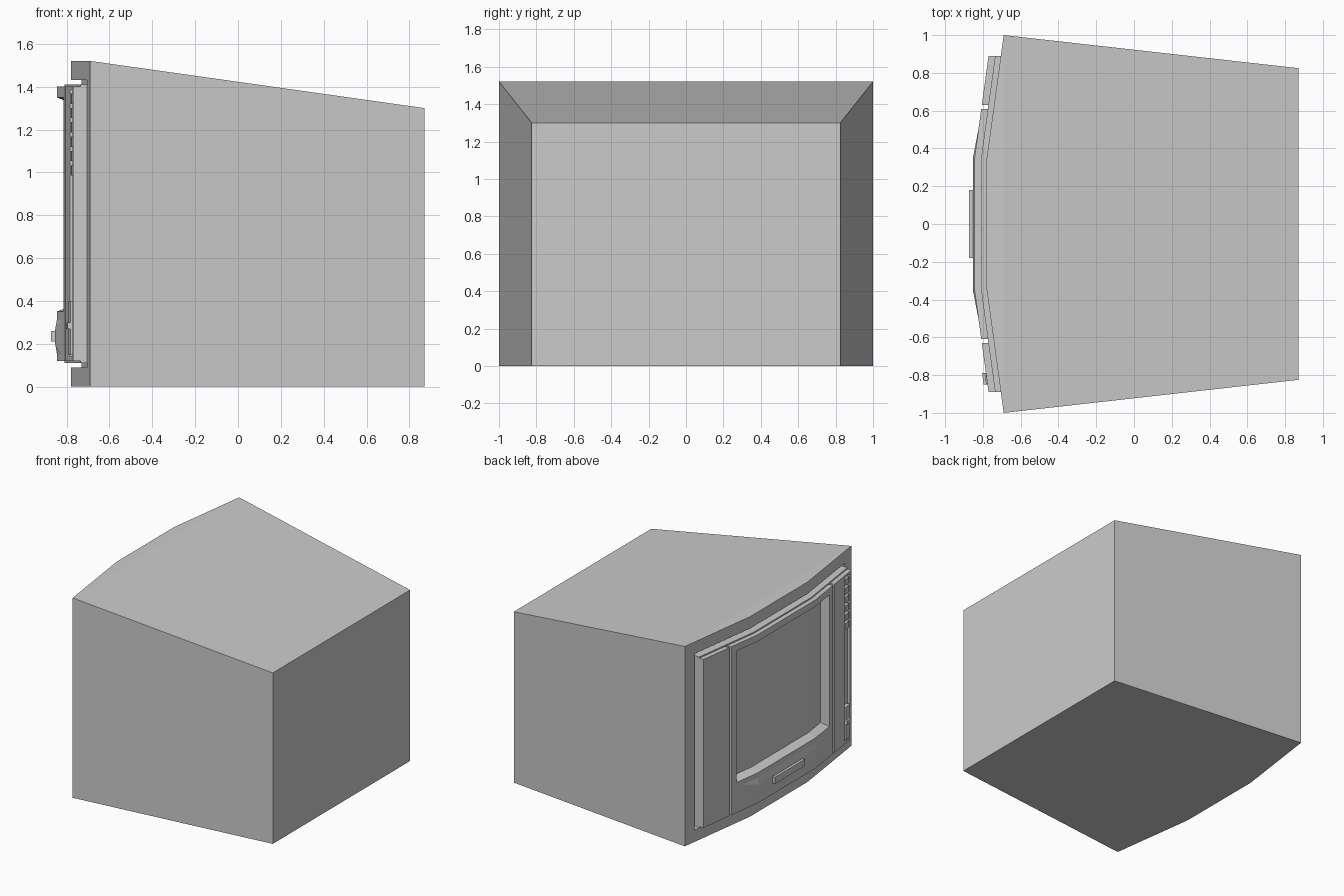
import bpy, bmesh

if "Cube" in bpy.data.objects:
    bpy.data.objects.remove(bpy.data.objects["Cube"])

BEND = 0.345  # the front is flat between -BEND and +BEND, then sweeps back


def front_x(y):
    return -0.78 + max(0, abs(y) - BEND) * 0.09 / (1 - BEND)


def mesh_object(name, bm):
    bmesh.ops.recalc_face_normals(bm, faces=bm.faces)
    me = bpy.data.meshes.new(name)
    bm.to_mesh(me)
    bm.free()
    ob = bpy.data.objects.new(name, me)
    bpy.context.collection.objects.link(ob)
    return ob


def slab(name, y0, y1, z0, z1, d0, d1, front=None):
    """Slab following the swept front, from offset d0 to d1; front = (y0, y1, z0, z1) tapers it."""
    bm = bmesh.new()
    rings = []
    bends = [k for k in (-BEND, BEND) if y0 < k < y1]
    for (a, b, lo, hi), d in (((y0, y1, z0, z1), d0), (front or (y0, y1, z0, z1), d1)):
        ys = [a] + bends + [b]
        pts = [(y, lo) for y in ys] + [(y, hi) for y in reversed(ys)]
        rings.append([bm.verts.new((front_x(y) - d, y, z)) for y, z in pts])
    n = len(rings[0])
    for r in rings:
        for i in range(n // 2 - 1):
            bm.faces.new((r[i], r[i + 1], r[n - 2 - i], r[n - 1 - i]))
    for i in range(n):
        j = (i + 1) % n
        bm.faces.new((rings[0][i], rings[0][j], rings[1][j], rings[1][i]))
    return mesh_object(name, bm)


def cut(cutter, *targets):
    cutter.hide_render = True
    for ob in targets:
        mod = ob.modifiers.new("cut", 'BOOLEAN')
        mod.operation = 'DIFFERENCE'
        mod.solver = 'EXACT'
        mod.object = cutter
        bpy.context.view_layer.update()
        dg = bpy.context.evaluated_depsgraph_get()
        me = bpy.data.meshes.new_from_object(ob.evaluated_get(dg))
        ob.modifiers.clear()
        ob.data = me
    bpy.data.objects.remove(cutter)


# Cabinet: tapered body with a bowed front
bm = bmesh.new()
plan = [(0.87, -0.825, 1.30), (0.87, 0.825, 1.30), (-0.69, 1, 1.52),
        (-0.78, BEND, 1.52), (-0.78, -BEND, 1.52), (-0.69, -1, 1.52)]
low = [bm.verts.new((x, y, 0)) for x, y, z in plan]
top = [bm.verts.new(p) for p in plan]
bm.faces.new(low)
bm.faces.new((top[0], top[1], top[2], top[5]))
bm.faces.new(top[2:])
for i in range(6):
    j = (i + 1) % 6
    bm.faces.new((low[i], low[j], top[j], top[i]))
cabinet = mesh_object("cabinet", bm)
cut(slab("groove_cutter", -0.9, 0.9, 0.09, 1.43, -0.05, 0.2), cabinet)

# Front base plate and screen surround, with one tapered screen opening
base = slab("front_base", -0.89, 0.89, 0.11, 1.41, -0.06, 0.03)
surround = slab("screen_surround", -0.61, 0.61, 0.12, 1.40, 0.025, 0.065)
cut(slab("screen_cutter", -0.53, 0.53, 0.375, 1.325, 0.005, 0.085,
         (-0.57, 0.57, 0.342, 1.358)), base, surround)

# Side panels; the control side has a recessed strip
slab("speaker_panel", 0.63, 0.89, 0.12, 1.40, 0.025, 0.065)
panel = slab("control_panel", -0.89, -0.63, 0.12, 1.40, 0.025, 0.065)
cut(slab("strip_cutter", -0.865, -0.78, 0.14, 1.385, 0.045, 0.1), panel)

# Channel buttons, slider cover and knob in the strip
for i in range(6):
    z = 0.985 + i * 0.067
    slab(f"button_{i + 1}", -0.85, -0.79, z, z + 0.048, 0.04, 0.066)
slab("slider_cover", -0.85, -0.79, 0.15, 0.40, 0.04, 0.072)
slab("slider_knob", -0.85, -0.79, 0.27, 0.30, 0.06, 0.085)

# Chin swell and pull handle under the screen
slab("chin_swell", -0.6, 0.6, 0.122, 0.34, 0.06, 0.073, (-0.36, 0.36, 0.2, 0.27))
slab("chin_handle", -0.18, 0.18, 0.21, 0.26, 0.06, 0.093)
